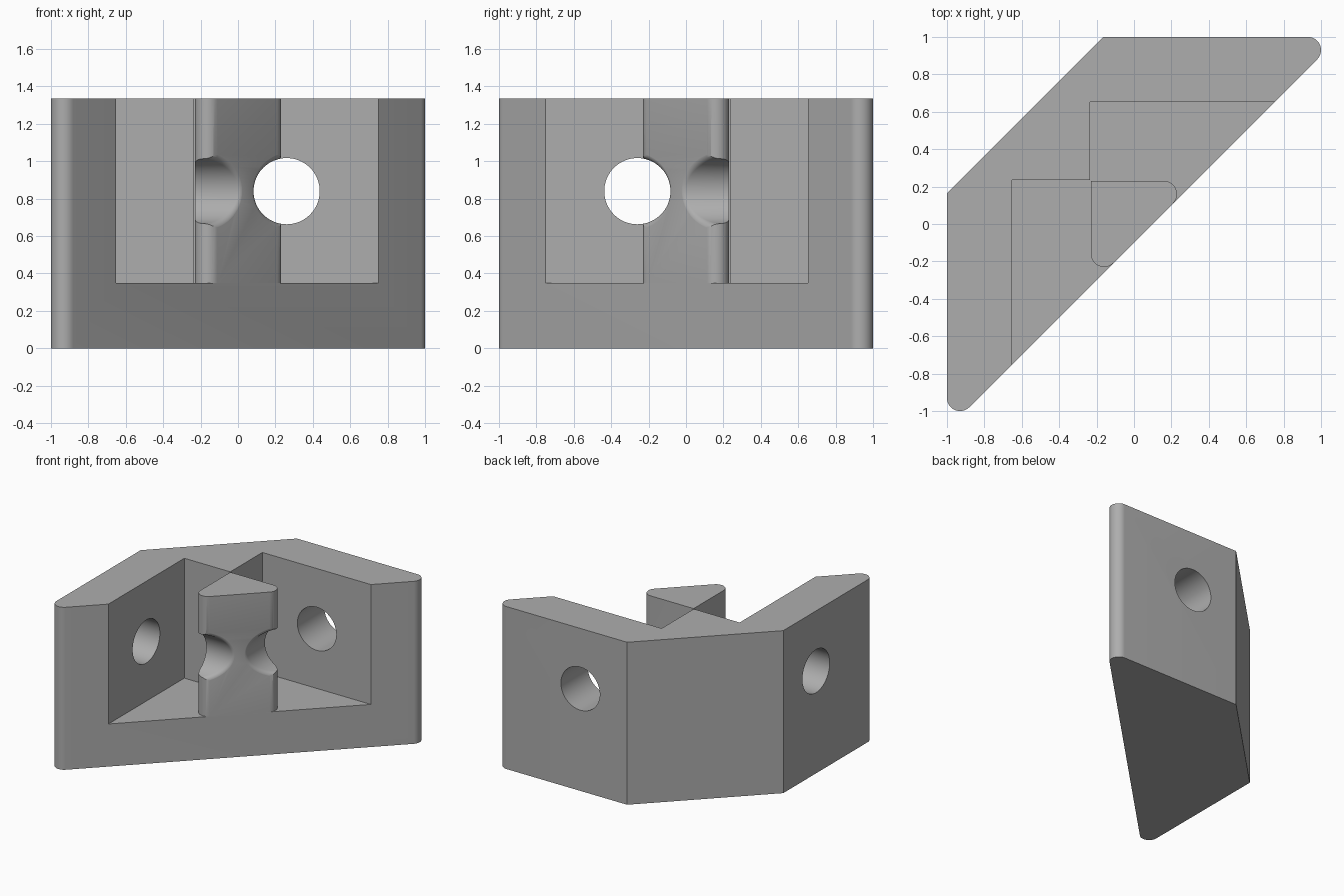
import bpy, bmesh
from math import sin, cos, pi, sqrt, radians
from mathutils import Vector

cube = bpy.data.objects.get("Cube")
if cube:
    bpy.data.objects.remove(cube)

HEIGHT, FLOOR = 1.335, 0.35
HOLE_X, HOLE_Z, HOLE_R = 0.26, 0.84, 0.177
TIP_R, RIM_R = 0.07, 0.04
SEG = 64

grey = bpy.data.materials.new("grey")
grey.use_nodes = True
colour = (0.42, 0.42, 0.42, 1)
grey.diffuse_color = colour
grey.node_tree.nodes["Principled BSDF"].inputs["Base Color"].default_value = colour


def mirror(p):
    """Reflect across the vertical symmetry plane y = -x."""
    return Vector((-p[1], -p[0], p[2]))


def loft(name, rings):
    """Closed solid through a stack of equal rings."""
    bm = bmesh.new()
    loops = [[bm.verts.new(p) for p in ring] for ring in rings]
    n = len(loops[0])
    for a, b in zip(loops, loops[1:]):
        for i in range(n):
            j = (i + 1) % n
            bm.faces.new((a[i], a[j], b[j], b[i]))
    bm.faces.new(loops[0][::-1])
    bm.faces.new(loops[-1])
    bmesh.ops.recalc_face_normals(bm, faces=bm.faces)
    mesh = bpy.data.meshes.new(name)
    bm.to_mesh(mesh)
    bm.free()
    mesh.materials.append(grey)
    obj = bpy.data.objects.new(name, mesh)
    bpy.context.collection.objects.link(obj)
    return obj


def extrude(name, profile, z0, z1):
    return loft(name, [[(x, y, z) for x, y in profile] for z in (z0, z1)])


def outline(c, back):
    """Profile with two rounded tips at (c, c) and (-c, -c) and a diagonal front."""
    def arc(centre, start, end):
        angles = [radians(start + (end - start) * i / 16) for i in range(17)]
        return [(centre + TIP_R * cos(a), centre + TIP_R * sin(a)) for a in angles]
    return back + arc(c, 90, -45) + arc(-c, -45, -180)


def cut(target, cutter):
    cutter.hide_render = True
    mod = target.modifiers.new("cut", 'BOOLEAN')
    mod.operation, mod.solver, mod.object = 'DIFFERENCE', 'EXACT', cutter
    bpy.context.view_layer.objects.active = target
    bpy.ops.object.modifier_apply(modifier=mod.name)
    bpy.data.objects.remove(cutter)


def screw_hole():
    """Straight hole through the back wall."""
    return [[Vector((HOLE_X + HOLE_R * cos(t), y, HOLE_Z + HOLE_R * sin(t)))
             for t in (2 * pi * i / SEG for i in range(SEG))] for y in (0.4, 1.3)]


def notch():
    """Hole whose rim is rounded where it meets the diagonal front."""
    front = Vector((1, -1, 0)).normalized()
    steps = 10
    rings = [[] for _ in range(steps + 3)]
    for i in range(SEG):
        t = 2 * pi * i / SEG
        n = Vector((cos(t), 0, sin(t)))
        x = HOLE_X + (HOLE_R + RIM_R) * n.x
        ball = Vector((x, x - 0.1 + sqrt(2) * RIM_R, HOLE_Z + (HOLE_R + RIM_R) * n.z))
        wall = ball - RIM_R * n
        rings[0].append(Vector((wall.x, 0.7, wall.z)))
        angle = (-n).angle(front)
        for k in range(steps + 1):
            f = k / steps
            d = (-n * sin((1 - f) * angle) + front * sin(f * angle)) / sin(angle)
            rings[k + 1].append(ball + RIM_R * d)
        rings[-1].append(ball + front * (RIM_R + 0.2))
    return rings


# Body: wedge with chamfered back and one open corner pocket
body = extrude("bracket_body", outline(0.93, [(-1, 0.165), (-0.165, 1)]), 0, HEIGHT)
pocket = [(-0.235, 0.652), (1.3, 0.652), (1.3, -1.3), (-0.652, -1.3),
          (-0.652, 0.235), (-0.235, 0.235)]
cut(body, extrude("pocket_cutter", pocket, FLOOR, HEIGHT + 0.2))

# Pillar: small rounded triangle standing in the pocket
pillar = extrude("centre_pillar", outline(0.16, [(-0.23, 0.23)]), FLOOR, HEIGHT)

# Holes through both walls, with matching notches in the pillar
for flip in (False, True):
    for target, make in ((body, screw_hole), (pillar, notch)):
        rings = make()
        if flip:
            rings = [[mirror(p) for p in ring] for ring in rings]
        cut(target, loft("hole_cutter", rings))

for obj in (body, pillar):
    bpy.ops.object.select_all(action='DESELECT')
    obj.select_set(True)
    bpy.context.view_layer.objects.active = obj
    bpy.ops.object.shade_smooth_by_angle(angle=radians(30))
